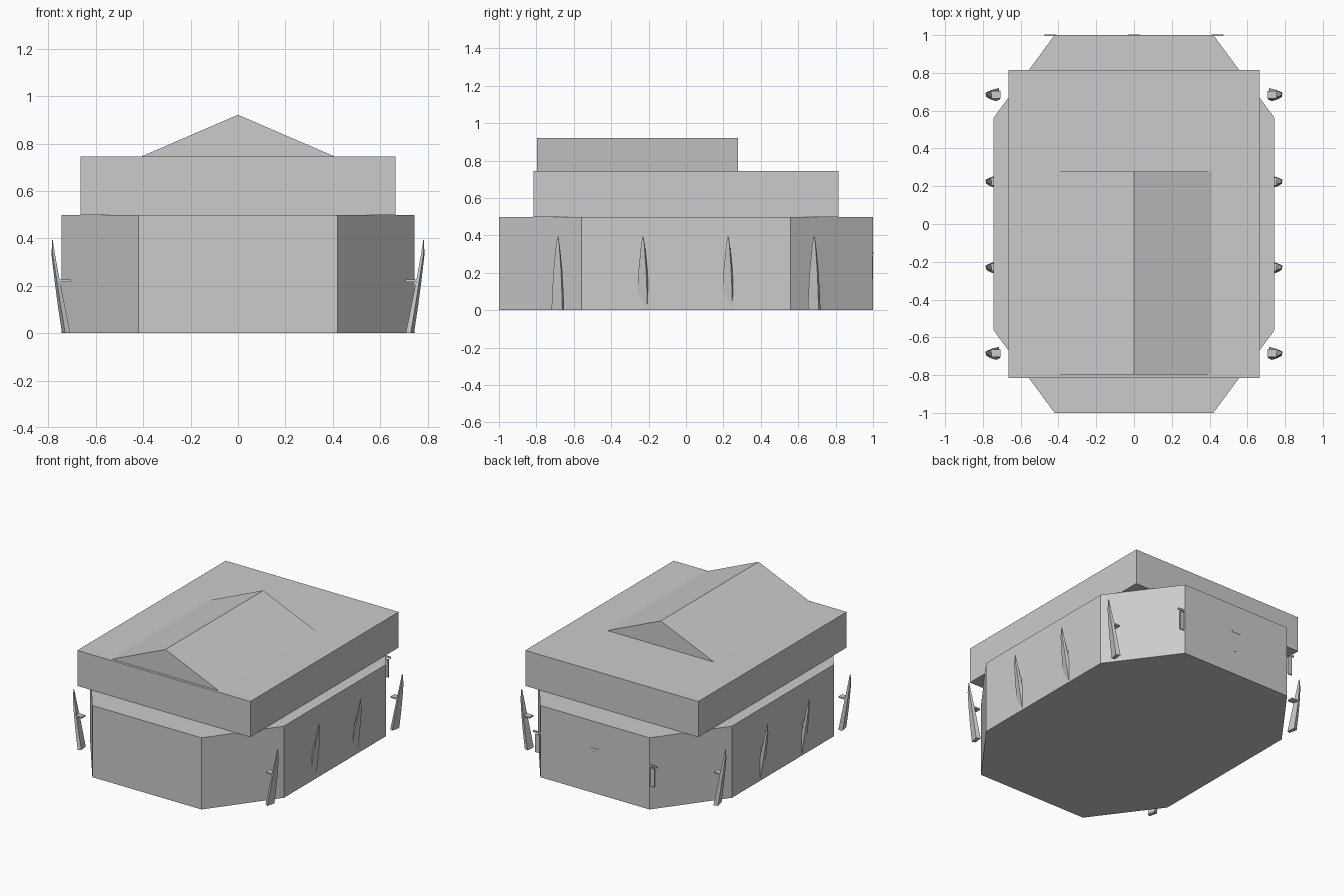
import bpy
import bmesh

if "Cube" in bpy.data.objects:
    bpy.data.objects.remove(bpy.data.objects["Cube"])


def make_object(name, sections):
    """Loft a closed solid through rings of equal point count."""
    bm = bmesh.new()
    rings = [[bm.verts.new(p) for p in ring] for ring in sections]
    n = len(rings[0])
    for a, b in zip(rings, rings[1:]):
        for i in range(n):
            j = (i + 1) % n
            bm.faces.new((a[i], a[j], b[j], b[i]))
    bm.faces.new(rings[0])
    bm.faces.new(rings[-1])
    bmesh.ops.recalc_face_normals(bm, faces=bm.faces[:])
    mesh = bpy.data.meshes.new(name)
    bm.to_mesh(mesh)
    bm.free()
    obj = bpy.data.objects.new(name, mesh)
    bpy.context.collection.objects.link(obj)
    return obj


def box(name, lo, hi):
    (x0, y0, z0), (x1, y1, z1) = lo, hi
    outline = [(x0, y0), (x1, y0), (x1, y1), (x0, y1)]
    return make_object(name, [[(x, y, z) for x, y in outline] for z in (z0, z1)])


# Eight-sided lower body
octagon = [(0.42, -1), (0.745, -0.56), (0.745, 0.56), (0.42, 1),
           (-0.42, 1), (-0.745, 0.56), (-0.745, -0.56), (-0.42, -1)]
make_object("lower_body", [[(x, y, z) for x, y in octagon] for z in (0, 0.498)])

# Overhanging upper slab
box("upper_slab", (-0.665, -0.815, 0.498), (0.665, 0.815, 0.745))

# Gabled roof ridge, set toward the front
gable = [(-0.41, 0.745), (0.41, 0.745), (0, 0.922)]
make_object("gable_roof", [[(x, y, z) for x, z in gable] for y in (-0.797, 0.277)])

# Leaning side spikes with small tabs: z, inner x, outer x, half width
spike = [(0, 0.708, 0.743, 0.034), (0.12, 0.732, 0.761, 0.029),
         (0.22, 0.752, 0.774, 0.023), (0.33, 0.772, 0.787, 0.012),
         (0.393, 0.782, 0.785, 0.003)]
for side, s in (("left", -1), ("right", 1)):
    for i, y in enumerate((-0.685, -0.23, 0.225, 0.685)):
        rings = []
        for z, x_in, x_out, w in spike:
            rings.append([(s * x_in, y - w * 0.7, z), (s * (x_out - 0.4 * w), y - w, z),
                          (s * x_out, y + w * 0.7, z), (s * (x_in + 0.2 * w), y + w, z)])
        make_object(f"spike_{side}_{i + 1}", rings)
        xs = sorted((s * 0.708, s * 0.76))
        box(f"spike_tab_{side}_{i + 1}", (xs[0], y - 0.02, 0.217), (xs[1], y + 0.02, 0.227))

# Small bar-and-post fittings on the back wall
for i, x in enumerate((-0.443, 0, 0.443)):
    box(f"back_bar_{i + 1}", (x - 0.032, 0.994, 0.3), (x + 0.032, 1.002, 0.312))
    box(f"back_post_{i + 1}", (x - 0.016, 0.994, 0.165), (x + 0.016, 1.001, 0.29))
